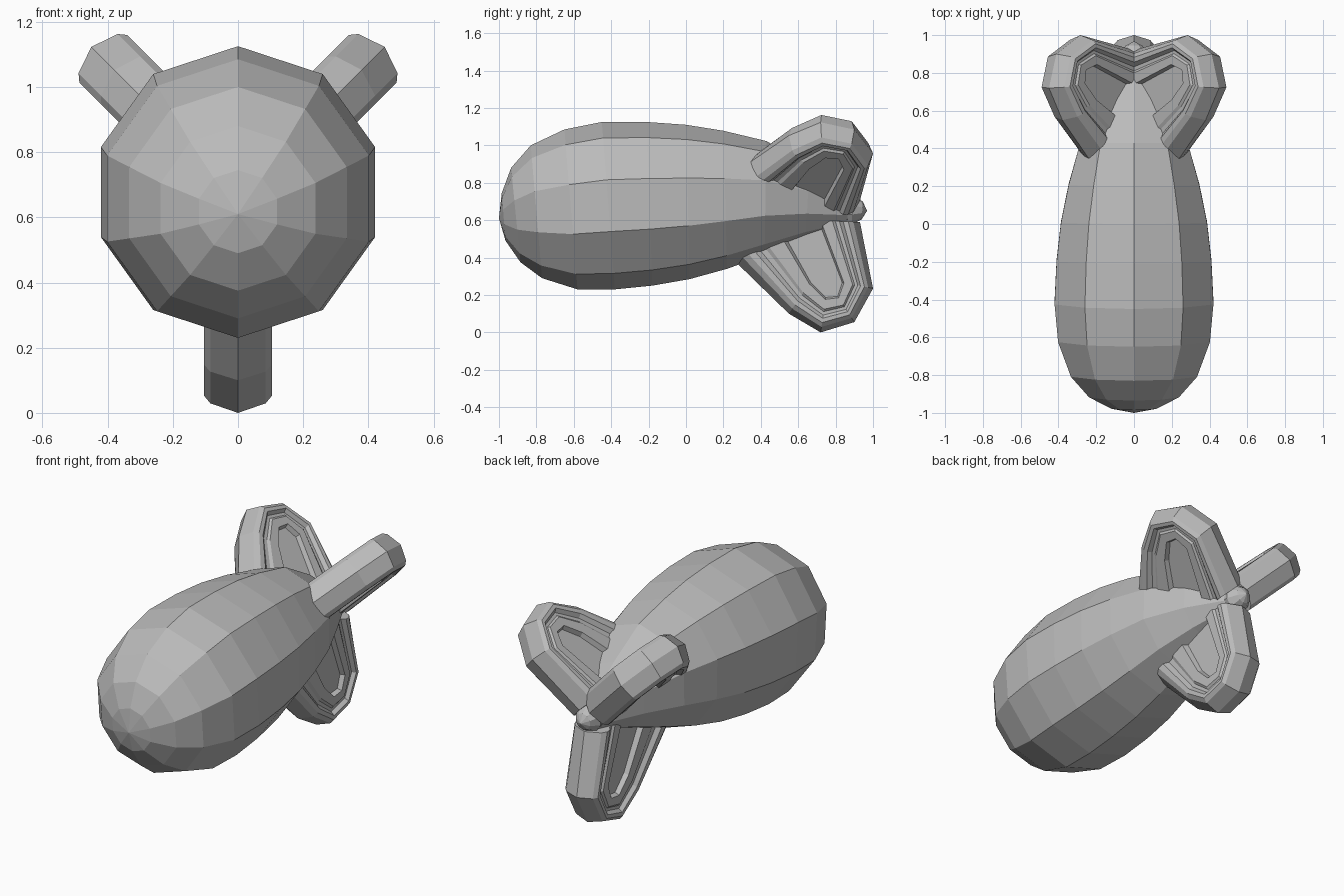
import bpy, bmesh, math
from mathutils import Vector, Matrix

cube = bpy.data.objects.get("Cube")
if cube:
    bpy.data.objects.remove(cube)

grey = bpy.data.materials.new("plain grey")
grey.use_nodes = True
grey.diffuse_color = (0.5, 0.5, 0.5, 1)
grey.node_tree.nodes["Principled BSDF"].inputs["Base Color"].default_value = (0.5, 0.5, 0.5, 1)


def finish(name, bm):
    bmesh.ops.recalc_face_normals(bm, faces=bm.faces)
    mesh = bpy.data.meshes.new(name)
    bm.to_mesh(mesh)
    bm.free()
    mesh.materials.append(grey)
    obj = bpy.data.objects.new(name, mesh)
    bpy.context.collection.objects.link(obj)
    return obj


def loft(name, nose, rings, tail, sides=10):
    """Rings given by their top and bottom points (y, z), capped by two tips."""
    bm = bmesh.new()
    loops = []
    for ty, tz, by, bz in rings:
        top, bottom = Vector((0, ty, tz)), Vector((0, by, bz))
        mid, up = (top + bottom) / 2, (top - bottom) / 2
        side = Vector((up.length * 0.985, 0, 0))
        angles = [2 * math.pi * i / sides for i in range(sides)]
        loops.append([bm.verts.new(mid + up * math.cos(a) + side * math.sin(a)) for a in angles])
    for a, b in zip(loops, loops[1:]):
        for i in range(sides):
            j = (i + 1) % sides
            bm.faces.new((a[i], a[j], b[j], b[i]))
    for tip, loop in ((nose, loops[0]), (tail, loops[-1])):
        v = bm.verts.new((0, *tip))
        for i in range(sides):
            bm.faces.new((v, loop[i], loop[(i + 1) % sides]))
    return finish(name, bm)


# Tapered hull, slightly nose down
loft("hull", (-1.0, 0.61), [
    (-0.985, 0.745, -0.965, 0.49),
    (-0.935, 0.88, -0.885, 0.375),
    (-0.83, 1.0, -0.77, 0.29),
    (-0.65, 1.085, -0.58, 0.23),
    (-0.45, 1.125, -0.38, 0.23),
    (-0.21, 1.125, -0.18, 0.25),
    (0.0, 1.11, 0.02, 0.285),
    (0.2, 1.078, 0.22, 0.34),
    (0.43, 1.023, 0.42, 0.413),
    (0.66, 0.89, 0.64, 0.5),
    (0.87, 0.725, 0.86, 0.575),
], (0.9, 0.65))

# Small rounded tail knob
loft("tail_knob", (0.82, 0.655), [
    (0.85, 0.73, 0.84, 0.58),
    (0.895, 0.735, 0.885, 0.575),
    (0.945, 0.7, 0.94, 0.605),
], (0.968, 0.65))

# Fin outline and slot outline as (y, depth from tip)
OUTER = [(0.18, 0.46), (0.55, 0.1), (0.72, 0), (0.9, 0.055), (1.0, 0.235), (0.93, 0.59)]
INNER = [(0.55, 0.56), (0.68, 0.29), (0.75, 0.21), (0.8, 0.21), (0.815, 0.27), (0.68, 0.6)]
# Shallow grooved section: (blend from outer to inner outline, half thickness)
STEPS = [(0, 0), (0.14, 0.085), (0.25, 0.104), (0.36, 0.104), (0.44, 0.084),
         (0.53, 0.084), (0.59, 0.094), (0.84, 0.094), (0.89, 0.068), (1, 0.068)]


def fin(name, tip, angle):
    bm = bmesh.new()
    roots = []
    ridge = None
    for s in (1, -1):
        loops = []
        for blend, thick in STEPS:
            if thick == 0 and ridge:
                loops.append(ridge)
                continue
            loop = []
            for a, b in zip(OUTER, INNER):
                y, d = Vector(a).lerp(Vector(b), blend)
                loop.append(bm.verts.new((s * thick, y, -d)))
            loops.append(loop)
        ridge = loops[0]
        for a, b in zip(loops, loops[1:]):
            for i in range(len(a) - 1):
                bm.faces.new((a[i], a[i + 1], b[i + 1], b[i]))
        bm.faces.new(loops[-1])
        roots.append(loops)
    # Close the root, strip by strip
    left, right = roots
    for end in (0, -1):
        for k in range(len(STEPS) - 1):
            quad = [left[k][end], left[k + 1][end], right[k + 1][end], right[k][end]]
            bm.faces.new(list(dict.fromkeys(quad)))
    bm.faces.new((left[-1][0], left[-1][-1], right[-1][-1], right[-1][0]))
    place = Matrix.Translation((tip[0], 0, tip[1])) @ Matrix.Rotation(angle, 4, "Y")
    bmesh.ops.transform(bm, matrix=place, verts=bm.verts)
    return finish(name, bm)


# Three tail fins
fin("left_fin", (0.45, 1.123), math.radians(45))
fin("right_fin", (-0.45, 1.123), math.radians(-45))
fin("bottom_fin", (0, 0.0), math.pi)
